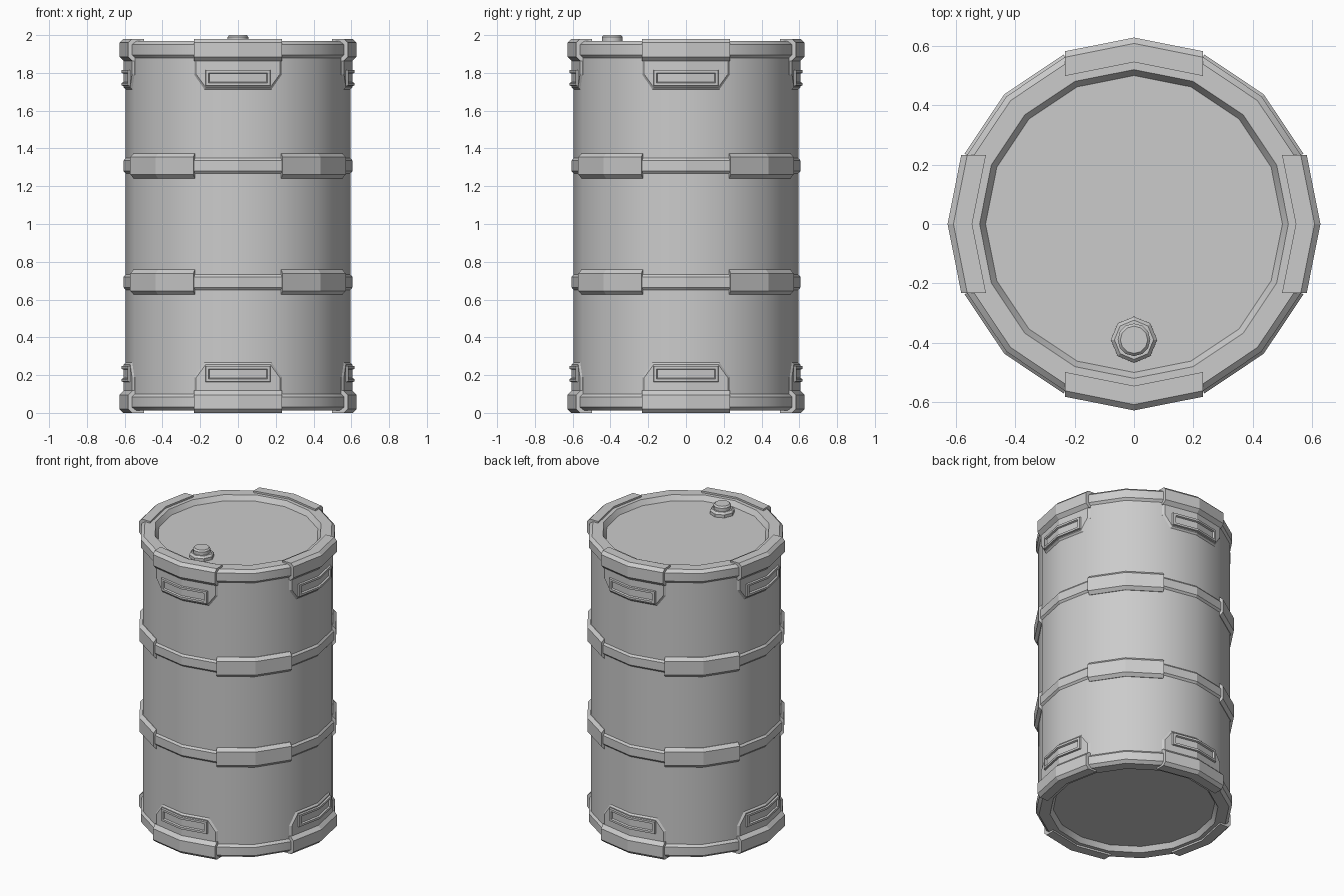
import bpy, bmesh, math
from mathutils import Matrix

if "Cube" in bpy.data.objects:
    bpy.data.objects.remove(bpy.data.objects["Cube"])

N = 16
STEP = 2 * math.pi / N
BEND = math.tan(STEP / 2)   # how far a facet falls back per unit of width
TOP = 1.98                  # lower end mirrors the upper end about TOP / 2


def finish(name, bm, smooth=None):
    bmesh.ops.recalc_face_normals(bm, faces=bm.faces)
    me = bpy.data.meshes.new(name)
    bm.to_mesh(me)
    bm.free()
    ob = bpy.data.objects.new(name, me)
    bpy.context.collection.objects.link(ob)
    if smooth:
        bpy.context.view_layer.objects.active = ob
        ob.select_set(True)
        bpy.ops.object.shade_smooth_by_angle(angle=math.radians(smooth))
        ob.select_set(False)
    return ob


def revolve(bm, prof, n=N, k0=0, k1=None, closed=False, centre=(0, 0)):
    """Sweep an (r, z) profile round the axis, from step k0 to k1 or all round."""
    full = k1 is None
    ks = range(n) if full else range(k0, k1 + 1)
    rows = []
    for k in ks:
        a = k * 2 * math.pi / n
        rows.append([bm.verts.new((centre[0] + r * math.cos(a),
                                   centre[1] + r * math.sin(a), z)) for r, z in prof])
    m = len(prof)
    for i in range(len(rows) if full else len(rows) - 1):
        a, b = rows[i], rows[(i + 1) % len(rows)]
        for j in range(m if closed else m - 1):
            q = (j + 1) % m
            bm.faces.new((a[j], b[j], b[q], a[q]))
    if not full:
        bm.faces.new(rows[0])
        bm.faces.new(rows[-1])
    elif not closed:
        bm.faces.new([r[0] for r in rows])
        bm.faces.new([r[-1] for r in rows])


def loft(bm, loops):
    """Loft mirrored half outlines ((x, z) points, radius) over the bent facet pair."""
    rows = []
    for pts, r in loops:
        out = pts + [(-x, z) for x, z in reversed(pts[1:-1])]
        rows.append([bm.verts.new((x, -(r - abs(x) * BEND), z)) for x, z in out])
    m = len(rows[0])
    for a, b in zip(rows, rows[1:]):
        for j in range(m):
            q = (j + 1) % m
            bm.faces.new((a[j], a[q], b[q], b[j]))
    h = len(loops[0][0])
    last = rows[-1]
    bm.faces.new(last[:h])
    bm.faces.new([last[0]] + last[h - 1:])


def eightfold(bm):
    """Repeat on four sides and at both ends."""
    geo = list(bm.verts) + list(bm.edges) + list(bm.faces)
    d = bmesh.ops.duplicate(bm, geom=geo)["geom"]
    for v in d:
        if isinstance(v, bmesh.types.BMVert):
            v.co.z = TOP - v.co.z
    geo = list(bm.verts) + list(bm.edges) + list(bm.faces)
    for k in (1, 2, 3):
        d = bmesh.ops.duplicate(bm, geom=geo)["geom"]
        vs = [v for v in d if isinstance(v, bmesh.types.BMVert)]
        bmesh.ops.rotate(bm, verts=vs, cent=(0, 0, 0),
                         matrix=Matrix.Rotation(k * math.pi / 2, 3, 'Z'))


# barrel shell with rims and recessed ends
end = [(0.50, 0.045), (0.52, 0.012), (0.588, 0.012), (0.608, 0.03),
       (0.608, 0.085), (0.595, 0.10)]
bm = bmesh.new()
revolve(bm, end + [(r, TOP - z) for r, z in reversed(end)])
finish("barrel_shell", bm, 30)

# two hoops, each with wider raised pieces on the diagonals
for label, z in (("lower", 0.692), ("upper", 1.308)):
    bm = bmesh.new()
    revolve(bm, [(0.57, z - 0.042), (0.594, z - 0.042), (0.606, z - 0.028),
                 (0.606, z + 0.028), (0.594, z + 0.042), (0.57, z + 0.042)], closed=True)
    finish(label + "_hoop", bm)
    bm = bmesh.new()
    for k in (1, 5, 9, 13):
        revolve(bm, [(0.57, z - 0.066), (0.598, z - 0.066), (0.618, z - 0.046),
                     (0.618, z + 0.046), (0.598, z + 0.066), (0.57, z + 0.066)],
                k0=k, k1=k + 2, closed=True)
    finish(label + "_hoop_pads", bm)

# rim clamps: a hooked section run across two facets
bm = bmesh.new()
section = [(0.545, 0.03), (0.545, 0.0), (0.608, 0.0), (0.628, 0.02),
           (0.628, 0.095), (0.605, 0.118), (0.575, 0.118), (0.575, 0.03)]
rows = [[bm.verts.new((x, -(r - abs(x) * BEND), z)) for r, z in section]
        for x in (-0.233, 0, 0.233)]
for a, b in zip(rows, rows[1:]):
    for j in range(len(section)):
        q = (j + 1) % len(section)
        bm.faces.new((a[j], a[q], b[q], b[j]))
bm.faces.new(rows[0])
bm.faces.new(rows[-1])
eightfold(bm)
finish("rim_clamps", bm)

# handle plates with chamfered corners
plate = [(0, 0.10), (0.233, 0.10), (0.233, 0.19), (0.178, 0.268), (0, 0.268)]
face = [(0, 0.10), (0.222, 0.10), (0.222, 0.186), (0.171, 0.256), (0, 0.256)]
bm = bmesh.new()
loft(bm, [(plate, 0.57), (plate, 0.594), (face, 0.605)])
eightfold(bm)
finish("handle_plates", bm)


# raised handle frames with a slot
def rect(w, z0, z1):
    return [(0, z0), (w, z0), (w, z1), (0, z1)]


bm = bmesh.new()
loft(bm, [(rect(0.173, 0.163, 0.25), 0.60), (rect(0.17, 0.166, 0.247), 0.617),
          (rect(0.155, 0.180, 0.233), 0.617), (rect(0.15, 0.184, 0.229), 0.606)])
eightfold(bm)
finish("handle_frames", bm)

# filler cap: octagonal collar and round plug
bm = bmesh.new()
revolve(bm, [(0.078, 1.93), (0.078, 1.955), (0.066, 1.968)], n=8, centre=(0, -0.39))
finish("cap_collar", bm)
bm = bmesh.new()
revolve(bm, [(0.055, 1.95), (0.055, 1.99), (0.046, 2.0)], n=12, centre=(0, -0.39))
finish("cap_plug", bm, 35)
